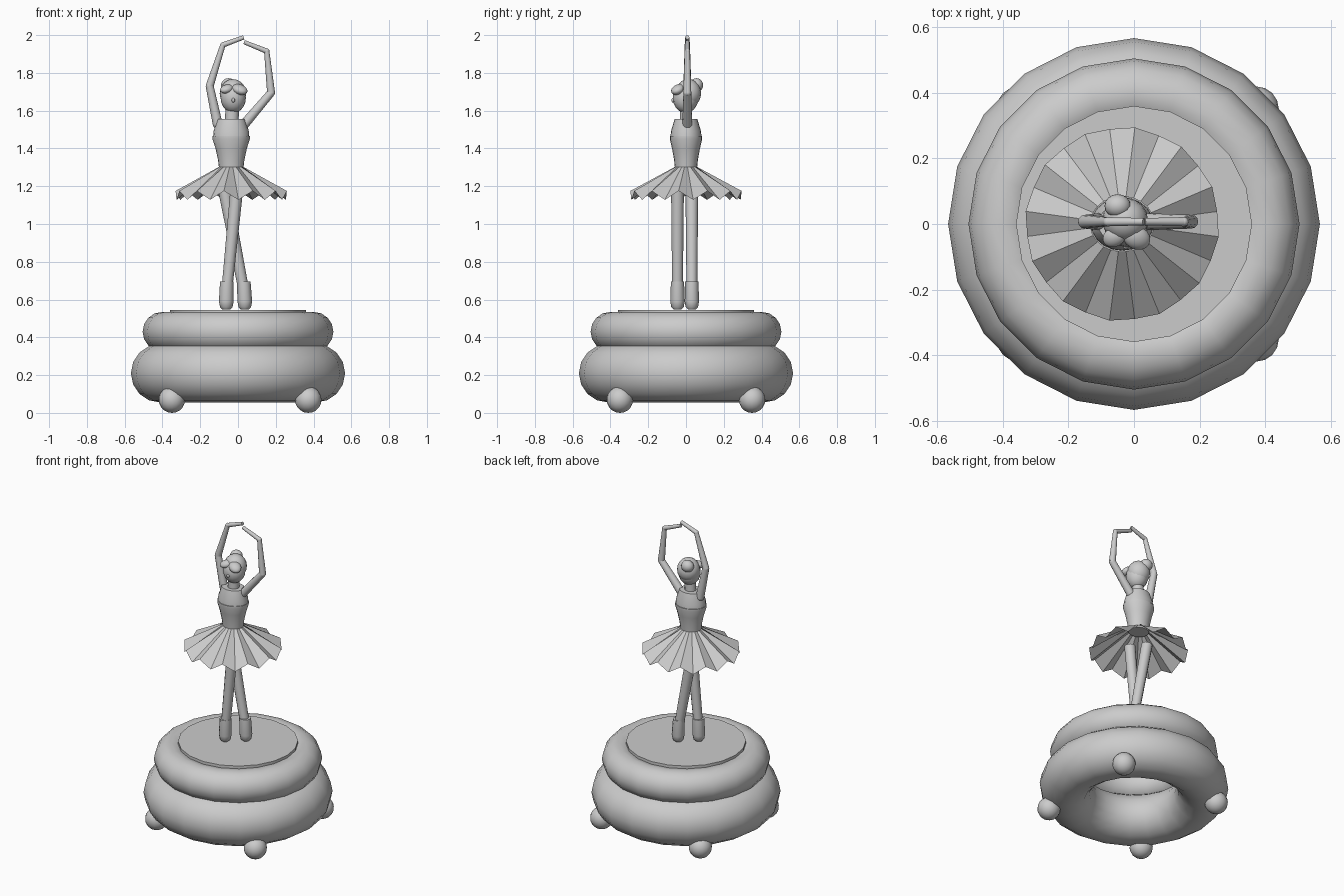
import bpy, bmesh, math
from mathutils import Vector

cube = bpy.data.objects.get("Cube")
if cube:
    bpy.data.objects.remove(cube)

grey = bpy.data.materials.new("plain_grey")
grey.use_nodes = True
COLOUR = (0.6, 0.6, 0.6, 1)
grey.diffuse_color = COLOUR
grey.node_tree.nodes["Principled BSDF"].inputs["Base Color"].default_value = COLOUR


def finish(name, smooth=40):
    """Name and colour the active object, and shade it."""
    ob = bpy.context.object
    ob.name = name
    ob.data.materials.append(grey)
    if smooth:
        bpy.ops.object.shade_smooth_by_angle(angle=math.radians(smooth))
    return ob


def from_bmesh(name, bm, smooth=40):
    bmesh.ops.recalc_face_normals(bm, faces=bm.faces)
    mesh = bpy.data.meshes.new(name)
    bm.to_mesh(mesh)
    bm.free()
    ob = bpy.data.objects.new(name, mesh)
    bpy.context.collection.objects.link(ob)
    bpy.ops.object.select_all(action='DESELECT')
    ob.select_set(True)
    bpy.context.view_layer.objects.active = ob
    return finish(name, smooth)


def ball(name, centre, size, rot=(0, 0, 0), segs=16, rings=10):
    bpy.ops.mesh.primitive_uv_sphere_add(segments=segs, ring_count=rings, radius=1,
                                         location=centre, rotation=rot)
    bpy.context.object.scale = size
    return finish(name, 50)


def loft(name, rings, segs=16, smooth=40):
    """Skin horizontal ellipses given as (x, y, z, rx, ry)."""
    bm = bmesh.new()
    loops = []
    for x, y, z, rx, ry in rings:
        turn = [math.tau * i / segs for i in range(segs)]
        loops.append([bm.verts.new((x + rx * math.cos(a), y + ry * math.sin(a), z)) for a in turn])
    for low, high in zip(loops, loops[1:]):
        for i in range(segs):
            j = (i + 1) % segs
            bm.faces.new((low[i], low[j], high[j], high[i]))
    bm.faces.new(loops[0])
    bm.faces.new(loops[-1])
    return from_bmesh(name, bm, smooth)


def limb(name, a, b, r1, r2):
    a, b = Vector(a), Vector(b)
    d = b - a
    bpy.ops.mesh.primitive_cone_add(vertices=12, radius1=r1, radius2=r2, depth=d.length,
                                    location=(a + b) / 2,
                                    rotation=d.to_track_quat('Z', 'Y').to_euler())
    return finish(name)


# Base: two stacked rings, a round stage and four ball feet
for name, z, major, minor in (("lower_base_ring", 0.21, 0.412, 0.155),
                              ("upper_base_ring", 0.43, 0.4, 0.105)):
    bpy.ops.mesh.primitive_torus_add(major_segments=20, minor_segments=16, major_radius=major,
                                     minor_radius=minor, location=(0, 0, z))
    finish(name, 60)
bpy.ops.mesh.primitive_cylinder_add(vertices=20, radius=0.36, depth=0.02, location=(0, 0, 0.535),
                                    rotation=(0, 0, math.pi / 2))
finish("stage")
for sx, side in ((-0.35, "right"), (0.372, "left")):
    for sy, end in ((-0.35, "front"), (0.35, "back")):
        ball(f"base_foot_{end}_{side}", (sx, sy, 0.07), (0.07, 0.07, 0.07))

# Crossed legs with slippers
for side, y, hip, toe in (("left", -0.045, -0.005, -0.062), ("right", 0.031, -0.075, 0.036)):
    limb(f"{side}_leg", (toe, y, 0.62), (hip, y, 1.2), 0.028, 0.034)
    loft(f"{side}_slipper", [(toe, y, 0.547, 0.02, 0.02), (toe, y, 0.56, 0.033, 0.033),
                             (toe, y, 0.59, 0.039, 0.038),
                             (toe - 0.05 * (toe - hip), y, 0.695, 0.036, 0.035)], 12)

# Pleated skirt: an open flared sheet with a zigzag hem
CX = -0.036
PLEATS = 12
bm = bmesh.new()
waist, hem = [], []
for i in range(PLEATS * 2):
    a = math.tau * (i + 0.5) / (PLEATS * 2)
    r, z = (0.297, 1.175) if i % 2 else (0.292, 1.128)
    waist.append(bm.verts.new((CX + 0.064 * math.cos(a), 0.058 * math.sin(a), 1.303)))
    hem.append(bm.verts.new((CX + r * math.cos(a), r * math.sin(a), z)))
for i in range(PLEATS * 2):
    j = (i + 1) % (PLEATS * 2)
    bm.faces.new((hem[i], hem[j], waist[j], waist[i]))
from_bmesh("skirt", bm, 0)

# Bodice, chest and neck
loft("bodice", [(CX, 0, 1.29, 0.064, 0.058), (CX, 0, 1.34, 0.07, 0.063),
                (CX, 0, 1.4, 0.083, 0.074), (CX, 0, 1.45, 0.099, 0.086),
                (CX, 0, 1.465, 0.099, 0.086)], 20)
loft("chest", [(CX, 0, 1.45, 0.096, 0.082), (CX, 0, 1.49, 0.094, 0.08),
               (CX, 0, 1.556, 0.073, 0.06)], 20)
loft("neck", [(-0.033, 0, 1.54, 0.036, 0.033), (-0.03, 0, 1.63, 0.036, 0.033)], 12)

# Head with hair cap, swept fringe and bun
ball("head", (-0.025, -0.002, 1.668), (0.067, 0.068, 0.08))
ball("hair_cap", (-0.027, 0.012, 1.692), (0.07, 0.068, 0.075))
ball("fringe", (0.008, -0.042, 1.712), (0.045, 0.036, 0.026), (0.2, 0.35, -0.5))
ball("side_fringe", (-0.06, -0.04, 1.715), (0.038, 0.03, 0.022), (0.2, -0.3, 0.5))
ball("nose", (-0.025, -0.068, 1.655), (0.009, 0.01, 0.012), segs=8, rings=6)
ball("hair_bun", (-0.05, 0.055, 1.735), (0.04, 0.036, 0.037))

# Raised arms: upper arm, forearm and hand, with round joints
arms = {"right": ((-0.108, 1.53), (-0.15, 1.73), (-0.08, 1.948), (0.03, 1.988)),
        "left": ((0.035, 1.53), (0.175, 1.695), (0.152, 1.915), (0.032, 1.963))}
for side, pts in arms.items():
    p = [(x, 0.007, z) for x, z in pts]
    limb(f"{side}_upper_arm", p[0], p[1], 0.026, 0.021)
    limb(f"{side}_forearm", p[1], p[2], 0.021, 0.014)
    limb(f"{side}_hand", p[2], p[3], 0.014, 0.011)
    for part, c, r in (("shoulder", p[0], 0.026), ("elbow", p[1], 0.021), ("wrist", p[2], 0.0145)):
        ball(f"{side}_{part}", c, (r, r, r), segs=12, rings=8)
